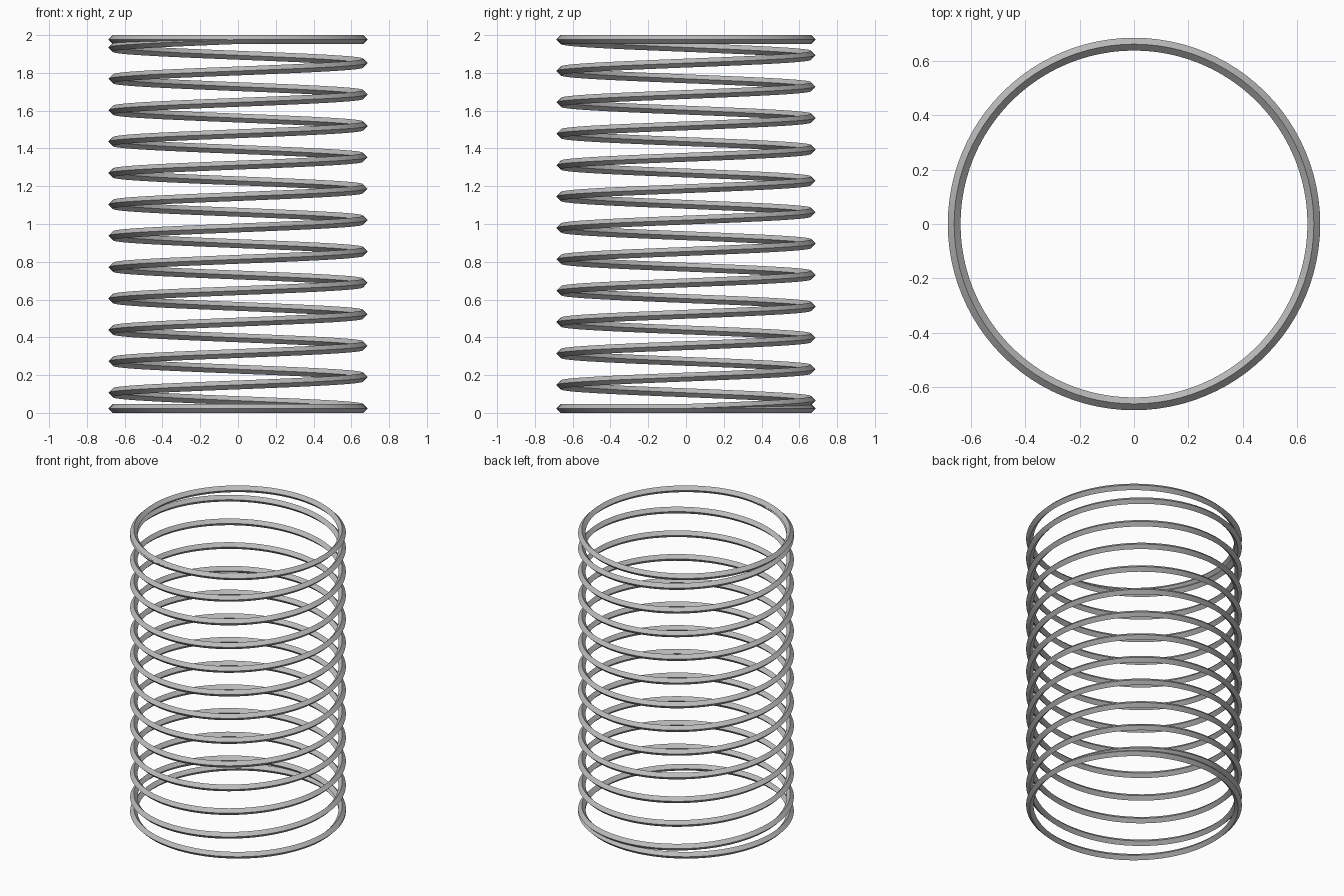
import bpy, bmesh, math

cube = bpy.data.objects.get("Cube")
if cube:
    bpy.data.objects.remove(cube, do_unlink=True)

WIRE = 0.0235                 # half width of the diamond wire
RADIUS = 0.6625               # centre line of the coil
BOTTOM, TOP = WIRE, 2 - WIRE
STEPS = 96                    # segments per turn
TURNS = 11.75                 # rising turns between the flat end turns

steel = bpy.data.materials.new("steel_grey")
steel.use_nodes = True
grey = (0.5, 0.5, 0.5, 1)
steel.diffuse_color = grey
steel.node_tree.nodes["Principled BSDF"].inputs["Base Color"].default_value = grey


def wire_section(bm, turn):
    """Diamond cross-section of the wire at a given turn; end turns lie flat."""
    z = BOTTOM + (TOP - BOTTOM) * min(max(turn / TURNS, 0), 1)
    a = math.tau * turn
    ring = []
    for side in range(4):
        t = math.tau * side / 4
        r = RADIUS + WIRE * math.cos(t)
        ring.append(bm.verts.new((r * math.cos(a), r * math.sin(a), z + WIRE * math.sin(t))))
    return ring


# Sweep the wire: flat bottom turn, rising coil, flat top turn
bm = bmesh.new()
count = round((TURNS + 2) * STEPS)
rings = [wire_section(bm, i / STEPS - 1) for i in range(count + 1)]
for lower, upper in zip(rings, rings[1:]):
    for k in range(4):
        n = (k + 1) % 4
        bm.faces.new((lower[k], lower[n], upper[n], upper[k]))
bm.faces.new(rings[0])
bm.faces.new(rings[-1])
bmesh.ops.recalc_face_normals(bm, faces=bm.faces)

mesh = bpy.data.meshes.new("coil_spring")
bm.to_mesh(mesh)
bm.free()
mesh.materials.append(steel)
spring = bpy.data.objects.new("coil_spring", mesh)
bpy.context.collection.objects.link(spring)

# Smooth along the wire, sharp across its edges
bpy.ops.object.select_all(action="DESELECT")
spring.select_set(True)
bpy.context.view_layer.objects.active = spring
bpy.ops.object.shade_smooth_by_angle(angle=math.radians(30))
